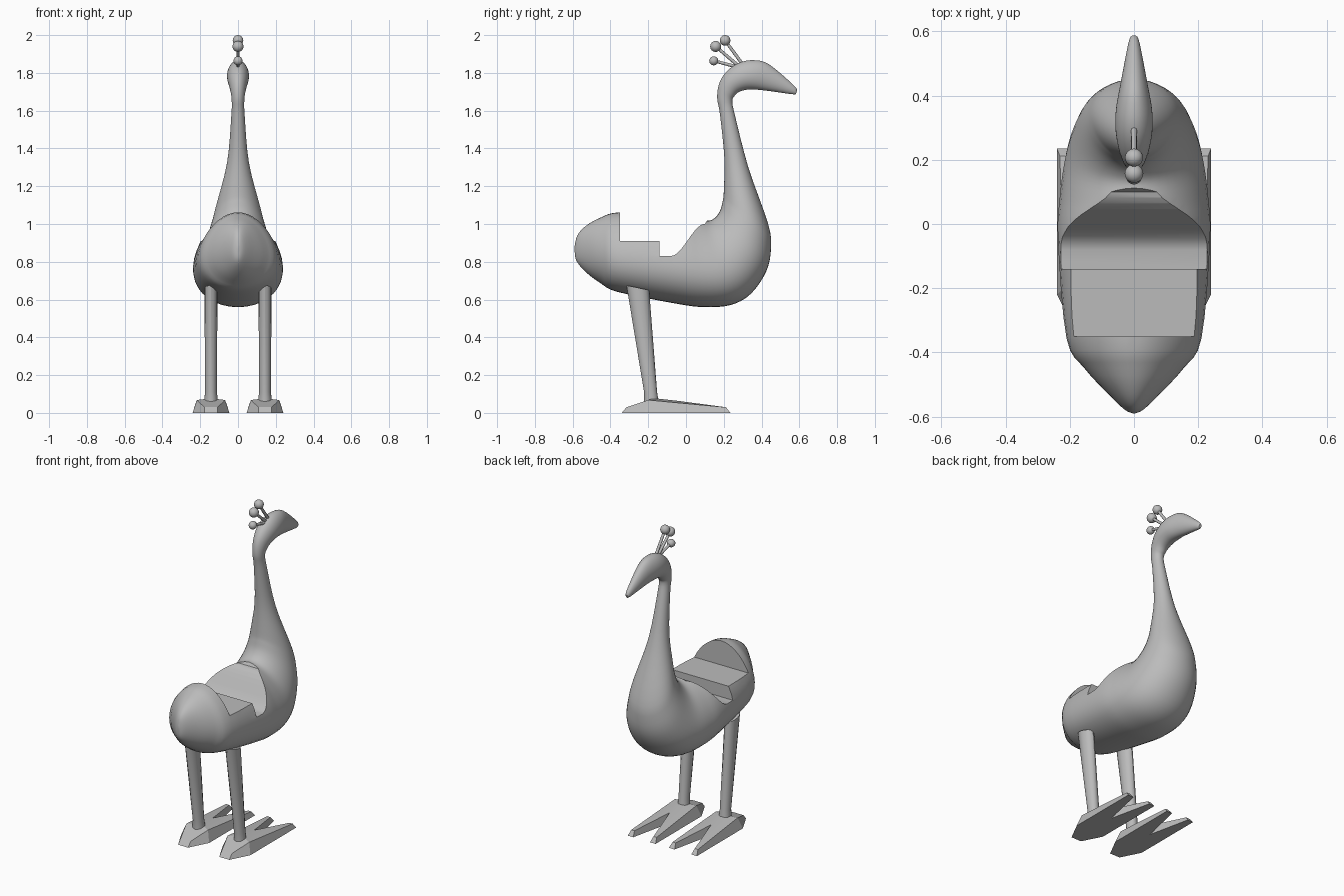
import bpy, bmesh, math
from mathutils import Vector

if "Cube" in bpy.data.objects:
    bpy.data.objects.remove(bpy.data.objects["Cube"])

grey = bpy.data.materials.new("plain grey")
grey.diffuse_color = (0.5, 0.5, 0.5, 1)
grey.use_nodes = True
grey.node_tree.nodes["Principled BSDF"].inputs["Base Color"].default_value = grey.diffuse_color


def shade(ob, angle):
    bpy.ops.object.select_all(action='DESELECT')
    ob.select_set(True)
    bpy.context.view_layer.objects.active = ob
    bpy.ops.object.shade_smooth_by_angle(angle=math.radians(angle))


def finish(bm, name, angle=30):
    bmesh.ops.recalc_face_normals(bm, faces=bm.faces)
    me = bpy.data.meshes.new(name)
    bm.to_mesh(me)
    bm.free()
    ob = bpy.data.objects.new(name, me)
    bpy.context.collection.objects.link(ob)
    me.materials.append(grey)
    shade(ob, angle)
    return ob


def smooth_rows(rows, n):
    """Catmull-Rom interpolation between section rows."""
    out = []
    for i in range(len(rows) - 1):
        a, b, c, d = (rows[max(0, min(len(rows) - 1, i + k))] for k in (-1, 0, 1, 2))
        for s in range(n):
            t = s / n
            out.append([0.5 * (2 * q + (r - p) * t + (2 * p - 5 * q + 4 * r - v) * t * t
                               + (3 * q - p - 3 * r + v) * t ** 3)
                        for p, q, r, v in zip(a, b, c, d)])
    return out + [rows[-1]]


def loft(name, rows, sides, x0=0.0, steps=1):
    """Rows: back y, back z, front y, front z, half width. Wide sections are egg-shaped."""
    bm = bmesh.new()
    rings = []
    for by, bz, fy, fz, w in smooth_rows(rows, steps):
        ring = []
        egg = 0.92 * w
        for k in range(sides):
            a = 2 * math.pi * k / sides
            c = math.cos(a)
            x = w * math.sin(a) * (1 - egg * c) / (1 + egg * egg * 0.8)
            ring.append(bm.verts.new((x0 + x, (by + fy) / 2 + (by - fy) / 2 * c,
                                      (bz + fz) / 2 + (bz - fz) / 2 * c)))
        rings.append(ring)
    for r, s in zip(rings, rings[1:]):
        for k in range(sides):
            j = (k + 1) % sides
            bm.faces.new((r[k], r[j], s[j], s[k]))
    bm.faces.new(rings[0])
    bm.faces.new(rings[-1])
    return finish(bm, name)


# Body, neck and head: one loft from the tail to the beak
torso = [(-.59, .88, -.59, .86, .003), (-.575, .94, -.58, .805, .03),
         (-.53, .99, -.53, .745, .08), (-.45, 1.035, -.45, .685, .155),
         (-.35, 1.062, -.36, .64, .213), (-.05, 1.06, -.05, .578, .241),
         (.06, 1.03, .1, .56, .235), (.12, 1.018, .24, .572, .22),
         (.155, 1.035, .345, .632, .2), (.18, 1.07, .425, .75, .172)]
neck = [(.193, 1.115, .45, .87, .145), (.2, 1.17, .435, 1.0, .12),
        (.203, 1.35, .33, 1.3, .058), (.18, 1.58, .258, 1.58, .035),
        (.165, 1.67, .245, 1.65, .034)]
head = [(.178, 1.75, .255, 1.675, .041), (.22, 1.812, .277, 1.697, .051),
        (.285, 1.855, .315, 1.71, .058), (.36, 1.867, .36, 1.712, .056),
        (.44, 1.845, .425, 1.706, .043), (.568, 1.737, .555, 1.688, .018),
        (.588, 1.708, .582, 1.687, .008)]
body = loft("body", torso + neck + head, 40, steps=4)

# Seat cutter: square steps, then a curved rise towards the neck
bm = bmesh.new()
profile = [(-.35, 1.3), (-.35, .91), (-.14, .91), (-.14, .83)]
for i in range(11):
    t = i / 10
    profile.append((-.08 + .18 * t, .83 + .171 * t * t * (3 - 2 * t)))
profile += [(.12, 1.03), (.1, 1.3)]
face = bm.faces.new([bm.verts.new((-.4, y, z)) for y, z in profile])
moved = bmesh.ops.extrude_face_region(bm, geom=[face])
bmesh.ops.translate(bm, vec=(.8, 0, 0),
                    verts=[v for v in moved["geom"] if isinstance(v, bmesh.types.BMVert)])
bm.faces.ensure_lookup_table()
if len(bm.faces) == len(profile) + 1:
    bmesh.ops.holes_fill(bm, edges=bm.edges)
cutter = finish(bm, "seat_cutter")
cutter.hide_render = True
cut = body.modifiers.new("seat", 'BOOLEAN')
cut.operation, cut.object, cut.solver = 'DIFFERENCE', cutter, 'EXACT'
bpy.context.view_layer.objects.active = body
bpy.ops.object.modifier_apply(modifier="seat")
bpy.data.objects.remove(cutter)
shade(body, 30)


def foot(name, x0):
    """Two-toed foot with a faceted heel and sloping sides."""
    bm = bmesh.new()
    base = [(.035, -.34), (.097, -.22), (.097, .235), (.058, .235)]
    top = [(.035, -.315, .03), (.075, -.2, .068), (.088, .212, .03), (.066, .212, .03)]
    centre = bm.verts.new((x0, -.17, .078))
    mid_low = bm.verts.new((x0, -.03, 0))
    mid_top = bm.verts.new((x0, -.045, .064))
    low_heel, top_heel = [], []
    for s in (-1, 1):
        b = [bm.verts.new((x0 + s * x, y, 0)) for x, y in base] + [mid_low]
        t = [bm.verts.new((x0 + s * x, y, z)) for x, y, z in top] + [mid_top]
        for i in range(4):
            bm.faces.new((b[i], b[i + 1], t[i + 1], t[i]))
        bm.faces.new((t[1], t[2], t[3], t[4]))
        bm.faces.new((t[1], t[4], centre))
        bm.faces.new((t[0], t[1], centre))
        bm.faces.new((b[1], b[2], b[3], b[4]))
        low_heel += [b[0], b[1]]
        top_heel.append(t[0])
    bm.faces.new((low_heel[0], low_heel[2], top_heel[1], top_heel[0]))
    bm.faces.new((top_heel[0], top_heel[1], centre))
    bm.faces.new((low_heel[0], low_heel[2], low_heel[3], mid_low, low_heel[1]))
    return finish(bm, name, 25)


# Legs and feet
for side, x in (("left", -.143), ("right", .143)):
    loft(side + "_leg", [(-.315, .675, -.195, .65, .034), (-.222, .11, -.153, .11, .032),
                         (-.222, .055, -.145, .055, .036)], 16, x)
    foot(side + "_foot", x)

# Crest: three stalks with round tips
for i, (by, bz, ty, tz, r) in enumerate([(.27, 1.832, .147, 1.864, .024),
                                         (.275, 1.84, .157, 1.94, .029),
                                         (.3, 1.845, .207, 1.972, .028)]):
    root, tip = Vector((0, by, bz)), Vector((0, ty, tz))
    bm = bmesh.new()
    bmesh.ops.create_cone(bm, segments=12, radius1=.009, radius2=.008,
                          depth=(tip - root).length, cap_ends=True)
    stalk = finish(bm, f"crest_stalk_{i + 1}")
    stalk.location = (root + tip) / 2
    stalk.rotation_euler = (tip - root).to_track_quat('Z', 'Y').to_euler()
    bm = bmesh.new()
    bmesh.ops.create_uvsphere(bm, u_segments=20, v_segments=12, radius=r)
    finish(bm, f"crest_ball_{i + 1}").location = tip
